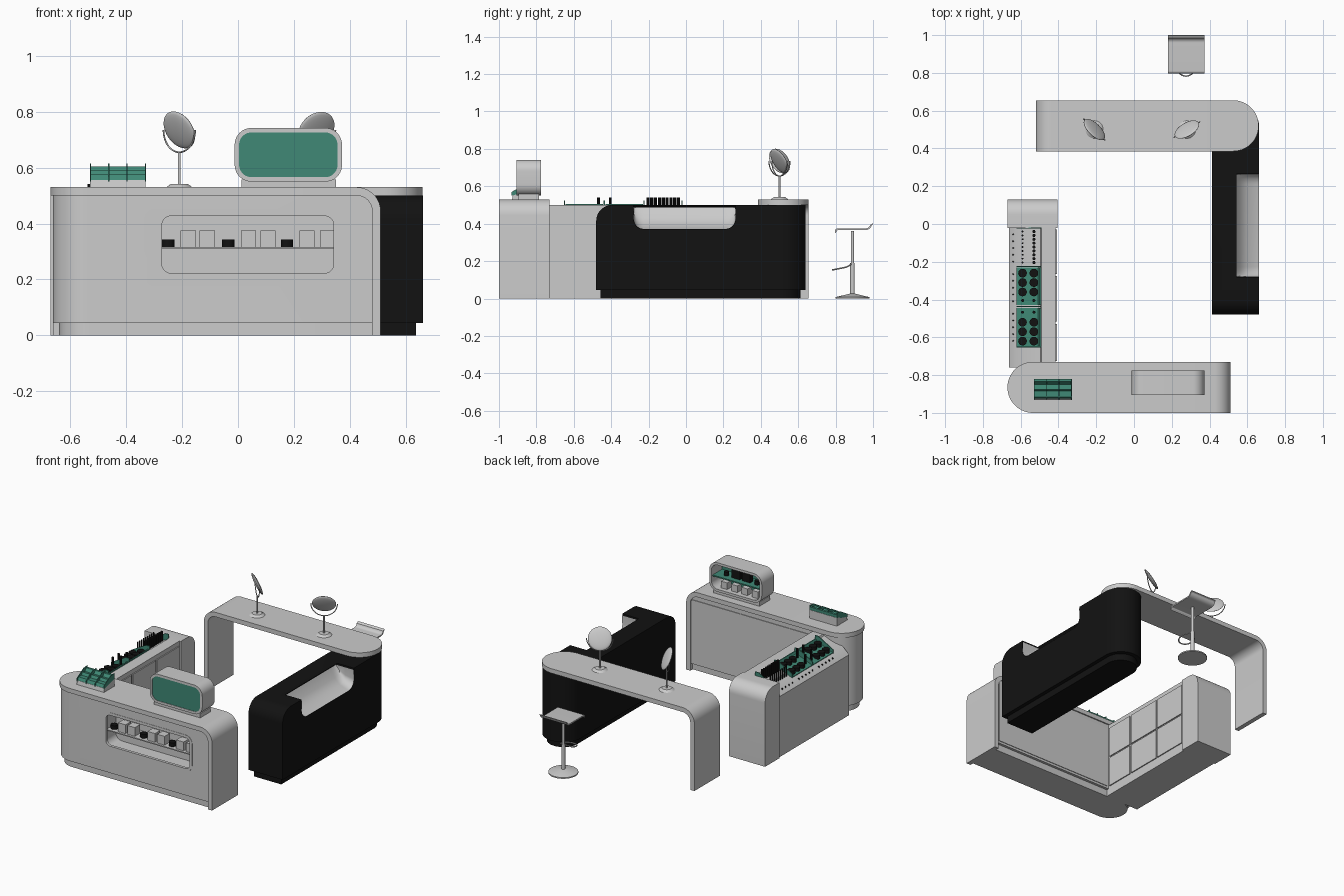
import bpy, bmesh
from math import sin, cos, pi, radians, sqrt
from mathutils import Matrix, Vector

if "Cube" in bpy.data.objects:
    bpy.data.objects.remove(bpy.data.objects["Cube"])


def material(name, col):
    m = bpy.data.materials.new(name)
    m.diffuse_color = (*col, 1)
    m.use_nodes = True
    m.node_tree.nodes["Principled BSDF"].inputs["Base Color"].default_value = m.diffuse_color
    return m


BLACK = material("black", (0.006, 0.006, 0.006))
GREEN = material("green", (0.05, 0.25, 0.18))


def finish(name, bm, mat=None, matrix=None):
    if matrix:
        bm.transform(matrix)
    bmesh.ops.recalc_face_normals(bm, faces=bm.faces)
    me = bpy.data.meshes.new(name)
    bm.to_mesh(me)
    bm.free()
    ob = bpy.data.objects.new(name, me)
    bpy.context.collection.objects.link(ob)
    if mat:
        me.materials.append(mat)
    return ob


def loft(name, loops, mat=None, caps=True, ring=False, matrix=None, closed=True):
    bm = bmesh.new()
    rows = [[bm.verts.new(p) for p in lp] for lp in loops]
    n = len(rows[0])
    pairs = list(zip(rows, rows[1:])) + ([(rows[-1], rows[0])] if ring else [])
    for a, b in pairs:
        for i in range(n if closed else n - 1):
            j = (i + 1) % n
            bm.faces.new((a[i], a[j], b[j], b[i]))
    if caps:
        bm.faces.new(rows[0])
        bm.faces.new(rows[-1])
    return finish(name, bm, mat, matrix)


def box(name, x0, x1, y0, y1, z0, z1, mat=None):
    return loft(name, [[(x0, y0, z), (x1, y0, z), (x1, y1, z), (x0, y1, z)] for z in (z0, z1)], mat)


def cyl(name, x, y, z0, z1, r, mat=None, r2=None, n=20):
    bm = bmesh.new()
    bmesh.ops.create_cone(bm, cap_ends=True, segments=n, radius1=r, radius2=r if r2 is None else r2, depth=z1 - z0)
    return finish(name, bm, mat, Matrix.Translation((x, y, (z0 + z1) / 2)))


def prism_x(name, yz, x0, x1, mat=None):
    return loft(name, [[(x, y, z) for y, z in yz] for x in (x0, x1)], mat)


def prism_y(name, xz, y0, y1, mat=None):
    return loft(name, [[(x, y, z) for x, z in xz] for y in (y0, y1)], mat)


def arc(cx, cy, r, a0, a1, n=10):
    return [(cx + r * cos(radians(a0 + (a1 - a0) * i / n)), cy + r * sin(radians(a0 + (a1 - a0) * i / n)))
            for i in range(n + 1)]


def rrect(x0, x1, z0, z1, r):
    return (arc(x1 - r, z1 - r, r, 0, 90) + arc(x0 + r, z1 - r, r, 90, 180)
            + arc(x0 + r, z0 + r, r, 180, 270) + arc(x1 - r, z0 + r, r, 270, 360))


def frame(name, x0, x1, z0, z1, r, t, y0, y1, mat=None):
    out, inn = rrect(x0, x1, z0, z1, r), rrect(x0 + t, x1 - t, z0 + t, z1 - t, r - t)
    return loft(name, [[(x, y, z) for x, z in p] for p, y in ((out, y0), (out, y1), (inn, y1), (inn, y0))],
                mat, caps=False, ring=True)


def counter(name, loc, turn, length, hw, top, r, bottom=0, slab=None, mat=None):
    """Round plan at the start, rolled-over edge at the far end; slab = sheet thickness."""
    st = []
    for i in range(15):
        u = hw * (1 - cos(pi / 2 * i / 14))
        st.append((u, top, u, top - slab if slab else bottom, max(0.004, sqrt(max(0, hw * hw - (hw - u) ** 2)))))
    for i in range(11):
        a = pi / 2 * i / 10
        u, z = length - r + r * sin(a), top - r + r * cos(a)
        if slab:
            k = r - slab
            st.append((u, z, length - r + k * sin(a), top - r + k * cos(a), hw))
        else:
            st.append((u, z, u, bottom, hw))
    if slab:
        st.append((length, bottom, length - slab, bottom, hw))
    m = Matrix.Translation((*loc, 0)) @ Matrix.Rotation(radians(turn), 4, 'Z')
    return loft(name, [[(u, -w, z), (u, w, z), (v, w, y), (v, -w, y)] for u, z, v, y, w in st], mat, matrix=m)


def cut(ob, cutter):
    md = ob.modifiers.new("cut", 'BOOLEAN')
    md.operation, md.object, md.solver = 'DIFFERENCE', cutter, 'EXACT'
    bpy.context.view_layer.objects.active = ob
    bpy.ops.object.modifier_apply(modifier=md.name)
    bpy.data.objects.remove(cutter)


def tube(name, pts, r, mat=None):
    cu = bpy.data.curves.new(name, 'CURVE')
    cu.dimensions, cu.bevel_depth, cu.bevel_resolution, cu.use_fill_caps = '3D', r, 2, True
    sp = cu.splines.new('POLY')
    sp.points.add(len(pts) - 1)
    for p, q in zip(sp.points, pts):
        p.co = (*q, 1)
    ob = bpy.data.objects.new(name, cu)
    bpy.context.collection.objects.link(ob)


# Front counter with display window
counter("front_counter_top", (-0.67, -0.865), 0, 1.18, 0.135, 0.53, 0.085, slab=0.03)
body = counter("front_counter_body", (-0.662, -0.865), 0, 1.145, 0.127, 0.5, 0.055, bottom=0.045)
counter("front_counter_plinth", (-0.64, -0.865), 0, 1.12, 0.11, 0.05, 0.002)
cut(body, prism_y("window_cutter", rrect(-0.285, 0.355, 0.21, 0.44, 0.045), -1.1, -0.87))
frame("window_frame", -0.29, 0.36, 0.205, 0.445, 0.05, 0.018, -0.994, -0.975)
box("window_shelf", -0.28, 0.35, -0.975, -0.87, 0.31, 0.317)
box("front_counter_back_panel", -0.4, 0.47, -0.74, -0.734, 0.06, 0.47)
for x in (-0.25, -0.035, 0.175):
    cyl("window_jar", x, -0.935, 0.317, 0.343, 0.022, BLACK)
for x in (-0.178, -0.11, 0.037, 0.108, 0.247, 0.32):
    box("window_carton", x - 0.027, x + 0.027, -0.96, -0.905, 0.317, 0.375)

# Two-sided sign display on the front counter
box("sign_base", 0.012, 0.35, -0.895, -0.785, 0.53, 0.558)
frame("sign_frame", -0.012, 0.372, 0.55, 0.742, 0.06, 0.016, -0.905, -0.775)
prism_y("sign_panel", rrect(0.002, 0.358, 0.564, 0.728, 0.046), -0.902, -0.885, GREEN)
box("sign_shelf", 0.005, 0.355, -0.885, -0.785, 0.638, 0.646, GREEN)
for i in range(4):
    x = 0.06 + 0.075 * i
    box("sign_carton", x - 0.022, x + 0.022, -0.85, -0.805, 0.566, 0.61)
    if i % 3:
        box("sign_black_box", x - 0.03, x + 0.03, -0.85, -0.82, 0.646, 0.705, BLACK)
    else:
        cyl("sign_jar", x, -0.83, 0.646, 0.672, 0.015, BLACK)

# Green tester tray on the front counter
prism_x("tray_base", [(-0.93, 0.53), (-0.82, 0.53), (-0.82, 0.585), (-0.925, 0.555)], -0.53, -0.33)
prism_x("tray_insert", [(-0.925, 0.556), (-0.82, 0.586), (-0.82, 0.605), (-0.835, 0.605), (-0.85, 0.587),
                        (-0.875, 0.592), (-0.885, 0.575), (-0.915, 0.575)], -0.528, -0.332, GREEN)
for i in range(4):
    x = -0.53 + 0.0655 * i
    prism_x("tray_divider", [(-0.932, 0.55), (-0.82, 0.58), (-0.82, 0.615), (-0.86, 0.612), (-0.932, 0.57)],
            x, x + 0.004, GREEN)

# Left counter: sloped tester display facing outward
prism_y("left_counter_body", [(-0.415, 0), (-0.415, 0.5), (-0.49, 0.5), (-0.495, 0.49), (-0.62, 0.44),
                              (-0.662, 0.4), (-0.662, 0)], -0.76, -0.02)
prism_x("left_counter_end", [(-0.02, 0), (-0.02, 0.5)] + arc(0.05, 0.42, 0.08, 90, 0) + [(0.13, 0)],
        -0.67, -0.405)
for y0, y1 in ((-0.725, -0.53), (-0.515, -0.275), (-0.265, -0.03)):
    for z0, z1 in ((0.06, 0.258), (0.268, 0.47)):
        box("left_counter_door", -0.415, -0.408, y0, y1, z0, z1)


def slope(x):
    return 0.44 + (x + 0.62) * 0.4


for y in (-0.022, -0.225, -0.437, -0.65):
    prism_y("display_divider", [(-0.622, 0.44), (-0.49, 0.49), (-0.49, 0.525), (-0.515, 0.525), (-0.622, 0.465)],
            y - 0.003, y + 0.003, GREEN)
for y0, y1 in ((-0.43, -0.23), (-0.645, -0.445)):
    prism_y("display_liner", [(-0.62, 0.44), (-0.492, 0.491), (-0.492, 0.505), (-0.5, 0.505), (-0.507, 0.492),
                              (-0.622, 0.446)], y0, y1, GREEN)
for x in (-0.59, -0.53):
    z = slope(x)
    for i in range(9):
        cyl("tester_stick", x, -0.04 - 0.0205 * i, z - 0.01, z + 0.065, 0.005 if x < -0.55 else 0.0085, BLACK, n=10)
    for y in (-0.405, -0.467):
        cyl("tester_bottle", x, y, z - 0.01, z + 0.065, 0.008, BLACK, n=10)
    for y in (-0.26, -0.31, -0.36, -0.52, -0.57, -0.62):
        cyl("tester_compact", x, y, z - 0.01, z + 0.022, 0.023, BLACK)
for s in range(3):
    for i in range(5):
        cyl("fascia_stud", -0.64, -0.055 - 0.21 * s - 0.036 * i, 0.41, 0.427, 0.004, BLACK, n=8)

# Right black counter with scooped display
black = counter("right_counter_body", (0.5375, 0.64), -90, 1.12, 0.125, 0.5, 0.085, bottom=0.045, mat=BLACK)
counter("right_counter_plinth", (0.5375, 0.612), -90, 1.07, 0.1, 0.05, 0.002, mat=BLACK)
low = arc(-0.225, 0.425, 0.055, 180, 270) + arc(0.21, 0.425, 0.055, 270, 360)


def scoop(pts, lift=0):
    return [[(x, y, 0.487 + (z - 0.487) * k + lift) for y, z in pts] for x, k in
            ((0.53, 0.02), (0.56, 0.5), (0.6, 0.82), (0.6625, 1.0), (0.70, 1.0))]


cut(black, loft("scoop_cutter", scoop([(-0.28, 0.55)] + low + [(0.265, 0.55)])))
loft("scoop_liner", scoop([(-0.278, 0.487)] + low + [(0.263, 0.487)], 0.002)[:4], caps=False, closed=False)

# Back bridge counter
counter("back_counter", (0.66, 0.52), 180, 1.18, 0.135, 0.53, 0.085, slab=0.03)

# Two tilting mirrors
for x, nrm in ((-0.21, (0.68, 0.68, 0.45)), (0.28, (-0.48, 0.8, 0.5))):
    c = Vector((x, 0.5, 0.735))
    n = Vector(nrm).normalized()
    side = Vector((-n.y, n.x, 0)).normalized()
    cyl("mirror_foot", x, 0.5, 0.53, 0.542, 0.047, r2=0.03, n=32)
    cyl("mirror_stem", x, 0.5, 0.54, 0.655, 0.005, n=12)
    tube("mirror_yoke", [c + side * 0.08 * cos(a) + Vector((0, 0, 0.08 * sin(a)))
                         for a in [pi + pi * i / 20 for i in range(21)]], 0.003)
    bm = bmesh.new()
    bmesh.ops.create_uvsphere(bm, u_segments=32, v_segments=12, radius=0.073)
    finish("mirror_disc", bm, None, Matrix.Translation(c) @ n.to_track_quat('Z', 'Y').to_matrix().to_4x4()
           @ Matrix.Diagonal((1, 1, 0.17, 1)))

# Bar stool
sx, sy = 0.275, 0.89
cyl("stool_foot", sx, sy, 0, 0.008, 0.09, n=40)
cyl("stool_foot_dome", sx, sy, 0.008, 0.026, 0.088, r2=0.015, n=40)
cyl("stool_lower_post", sx, sy, 0.02, 0.19, 0.012)
cyl("stool_upper_post", sx, sy, 0.19, 0.362, 0.009)
top = arc(0.81, 0.362, 0.013, 180, 90, 5) + arc(0.96, 0.4, 0.025, 270, 345, 6) + [(0.999, 0.402)]
prism_x("stool_seat", [(0.797, 0.35)] + top + [(1.0, 0.396)] + arc(0.96, 0.4, 0.034, 345, 270, 6)
        + arc(0.812, 0.36, 0.006, 90, 180, 5), 0.18, 0.373)
ring = [(sx + 0.048 * sin(a), 0.833 - 0.05 * cos(a), 0.153 + 0.01 * (1 - cos(a)))
        for a in [pi * (i - 12) / 18 for i in range(25)]]
tube("stool_footrest", [(sx, sy, 0.187)] + ring + [(sx, sy, 0.187)], 0.004)

# Smooth shading with sharp edges kept
for ob in bpy.context.scene.objects:
    if ob.type == 'MESH':
        bpy.ops.object.select_all(action='DESELECT')
        ob.select_set(True)
        bpy.context.view_layer.objects.active = ob
        bpy.ops.object.shade_smooth_by_angle(angle=radians(30))
